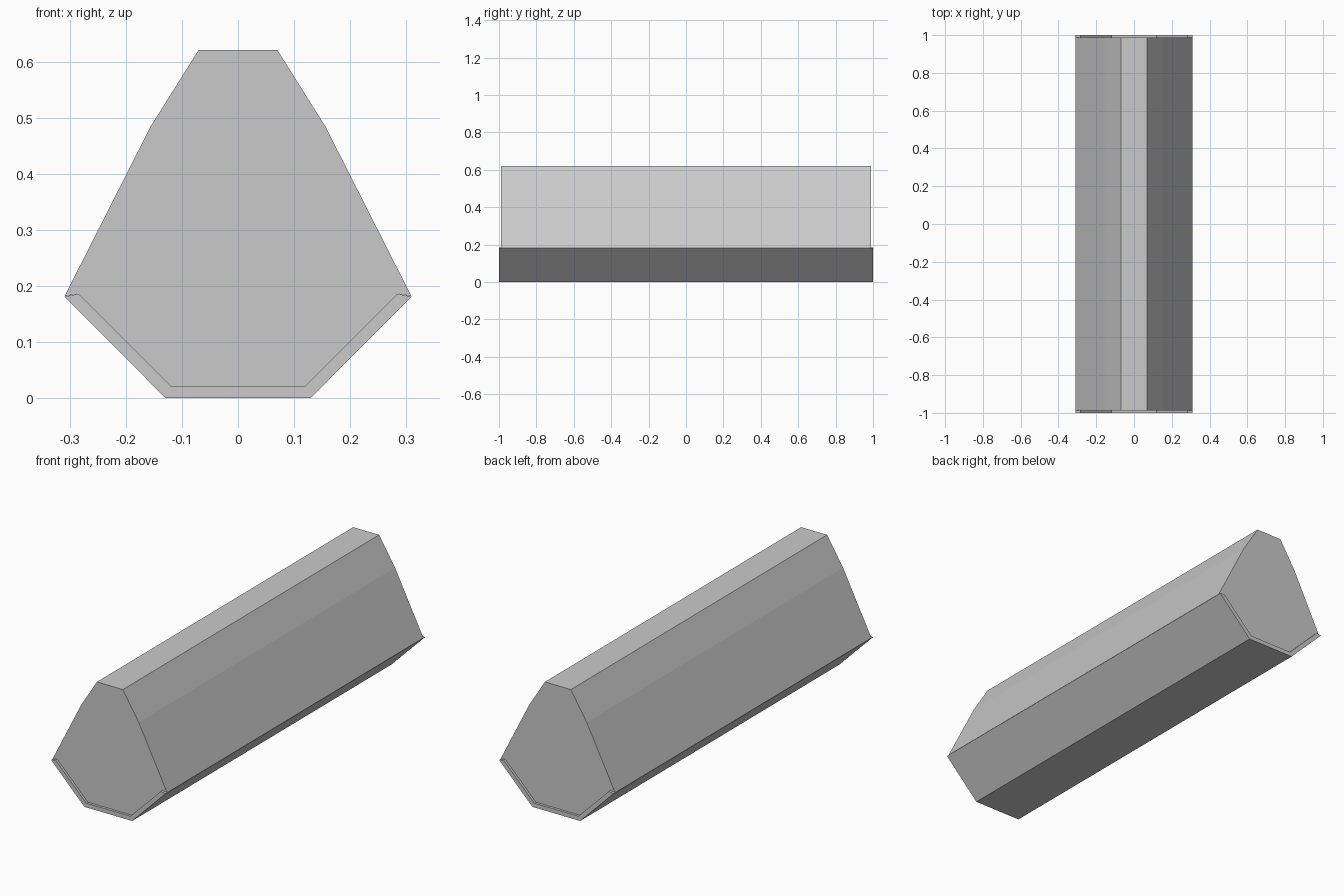
import bpy
import bmesh

cube = bpy.data.objects.get("Cube")
if cube:
    bpy.data.objects.remove(cube, do_unlink=True)

grey = bpy.data.materials.new("light grey")
grey.use_nodes = True
colour = (0.59, 0.59, 0.59, 1)
grey.diffuse_color = colour
grey.node_tree.nodes["Principled BSDF"].inputs["Base Color"].default_value = colour


def extrude_profile(name, half, half_length):
    """Mirror a right-hand (x, z) profile and extrude it along y."""
    outline = half + [(-x, z) for x, z in reversed(half)]
    bm = bmesh.new()
    face = bm.faces.new([bm.verts.new((x, -half_length, z)) for x, z in outline])
    ext = bmesh.ops.extrude_face_region(bm, geom=[face], use_keep_orig=True)
    moved = [v for v in ext["geom"] if isinstance(v, bmesh.types.BMVert)]
    bmesh.ops.translate(bm, verts=moved, vec=(0, 2 * half_length, 0))
    bmesh.ops.recalc_face_normals(bm, faces=bm.faces)
    mesh = bpy.data.meshes.new(name)
    bm.to_mesh(mesh)
    bm.free()
    mesh.materials.append(grey)
    obj = bpy.data.objects.new(name, mesh)
    bpy.context.collection.objects.link(obj)
    return obj


# Trough: thin-walled tray with a flat base and sloping sides
inner = [(0.119, 0.021), (0.284, 0.186)]
outer = [(0.309, 0.181), (0.129, 0)]
extrude_profile("trough", inner + outer, 1.0)

# Body: tapered block seated in the trough, slightly shorter than it
body = inner + [(0.309, 0.182), (0.156, 0.484), (0.07, 0.621)]
extrude_profile("tapered_body", body, 0.988)
